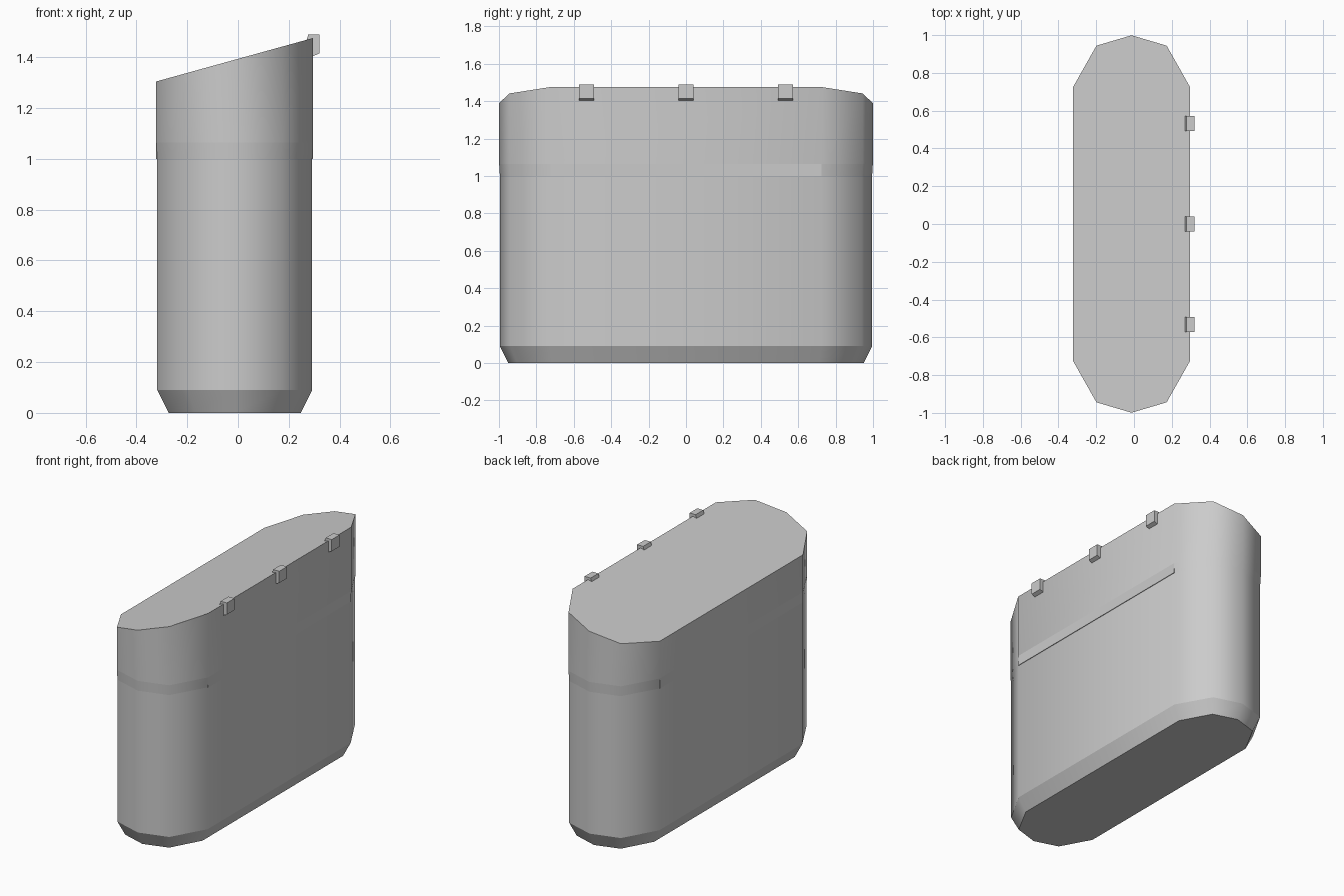
import bpy
import bmesh
import math

cube = bpy.data.objects.get("Cube")
if cube:
    bpy.data.objects.remove(cube, do_unlink=True)

CX = -0.013          # centre line of the bin
HALF_W = 0.305       # half thickness
STRAIGHT = 0.725     # half length of the flat sides
END = 0.27           # depth of the rounded ends
LIP = 0.004          # how far the lid overhangs the body

grey = bpy.data.materials.new("light grey")
grey.use_nodes = True
colour = (0.6, 0.6, 0.6, 1)
grey.diffuse_color = colour
grey.node_tree.nodes["Principled BSDF"].inputs["Base Color"].default_value = colour


def finish(name, bm):
    bmesh.ops.recalc_face_normals(bm, faces=bm.faces[:])
    mesh = bpy.data.meshes.new(name)
    bm.to_mesh(mesh)
    bm.free()
    mesh.materials.append(grey)
    obj = bpy.data.objects.new(name, mesh)
    bpy.context.collection.objects.link(obj)
    return obj


def outline(grow):
    """Ten-sided rounded oblong, grown outwards by the given amount."""
    points = []
    for side in (1, -1):
        for deg in (0, 53, 90, 127, 180):
            a = math.radians(deg)
            x = side * (HALF_W + grow) * math.cos(a)
            y = side * (STRAIGHT + grow * 0.27 + (END + grow * 0.73) * math.sin(a))
            points.append((CX + x, y))
    return points


def slope(x):
    return 1.39 + 0.277 * (x - CX)


def loft(name, levels):
    """Walls smooth around the outline, crisp at each level."""
    bm = bmesh.new()
    rings = [[bm.verts.new((x, y, z(x) if callable(z) else z)) for x, y in outline(g)]
             for g, z in levels]
    for low, high in zip(rings, rings[1:]):
        for i in range(len(low)):
            j = (i + 1) % len(low)
            bm.faces.new((low[i], low[j], high[j], high[i])).smooth = True
    bm.faces.new(rings[0])
    bm.faces.new(rings[-1])
    for ring in rings:
        for i, v in enumerate(ring):
            bm.edges.get((v, ring[i - 1])).smooth = False
    return finish(name, bm)


def prism(name, profile, y0, y1):
    """Extrude an x-z profile along y."""
    bm = bmesh.new()
    face = bm.faces.new([bm.verts.new((x, y0, z)) for x, z in profile])
    moved = bmesh.ops.extrude_face_region(bm, geom=[face])["geom"]
    bmesh.ops.translate(bm, vec=(0, y1 - y0, 0),
                        verts=[v for v in moved if isinstance(v, bmesh.types.BMVert)])
    return finish(name, bm)


# Body with a tapered foot
loft("body", [(-0.045, 0), (0, 0.09), (0, 1.02)])

# Lid with a sloping top and bevelled lower edge
loft("lid", [(0, 1.0), (LIP, 1.065), (LIP, slope)])

# Lid skirts reach lower along the flat sides
for side, label in ((1, "left"), (-1, "right")):
    inner, outer = CX + side * (HALF_W - 0.003), CX + side * (HALF_W + LIP)
    prism(label + "_lid_skirt", [(inner, 1.0), (outer, 1.0), (outer, 1.066), (inner, 1.066)],
          -STRAIGHT, STRAIGHT)

# Three hinges along the high edge
hinge = [(0.27, 1.468), (0.277, 1.49), (0.32, 1.49), (0.32, 1.415), (0.293, 1.403), (0.27, 1.403)]
for y, label in ((-0.532, "front"), (0, "middle"), (0.532, "back")):
    prism(label + "_hinge", hinge, y - 0.039, y + 0.039)
